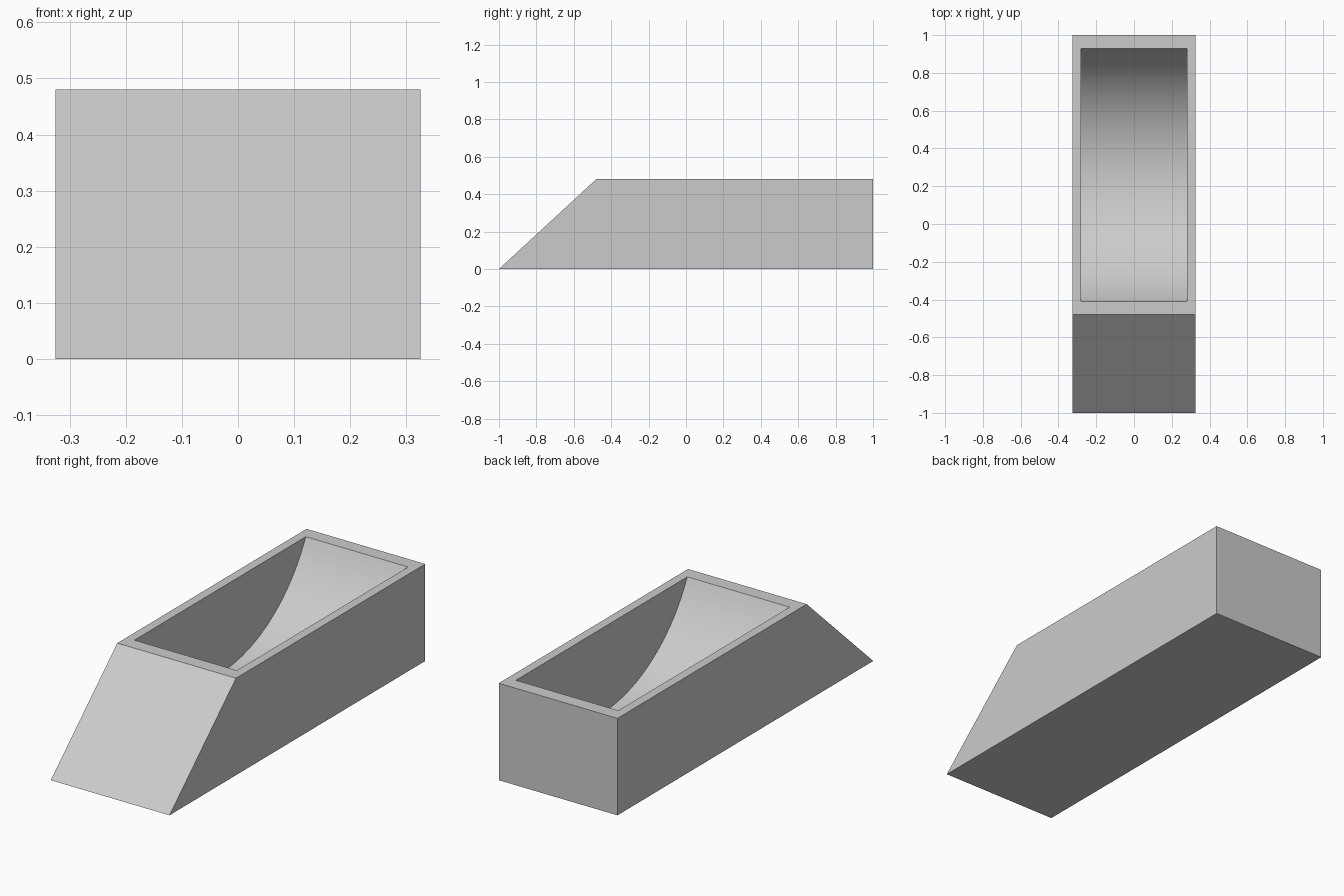
import bpy, bmesh, math

if "Cube" in bpy.data.objects:
    bpy.data.objects.remove(bpy.data.objects["Cube"])


def prism(name, profile, half_width):
    """Extrude a closed (y, z) profile symmetrically along x."""
    bm = bmesh.new()
    face = bm.faces.new([bm.verts.new((-half_width, y, z)) for y, z in profile])
    ext = bmesh.ops.extrude_face_region(bm, geom=[face])
    moved = [v for v in ext["geom"] if isinstance(v, bmesh.types.BMVert)]
    bmesh.ops.translate(bm, verts=moved, vec=(2 * half_width, 0, 0))
    bmesh.ops.recalc_face_normals(bm, faces=bm.faces)
    mesh = bpy.data.meshes.new(name)
    bm.to_mesh(mesh)
    bm.free()
    obj = bpy.data.objects.new(name, mesh)
    bpy.context.collection.objects.link(obj)
    return obj


HEIGHT = 0.48

# Solid block with a sloping front
block = prism("trough_body", [(-1, 0), (1, 0), (1, HEIGHT), (-0.48, HEIGHT)], 0.325)

# Scoop: circular-arc floor, open through the top
half_chord, depth, mid_y = 0.67, 0.42, 0.26
radius = (half_chord ** 2 + depth ** 2) / (2 * depth)
centre_z = HEIGHT - depth + radius
sweep = math.asin(half_chord / radius)
steps = 48
arc = []
for i in range(steps + 1):
    a = -sweep + 2 * sweep * i / steps
    arc.append((mid_y + radius * math.sin(a), centre_z - radius * math.cos(a)))
top = [(mid_y + half_chord, HEIGHT + 0.2), (mid_y - half_chord, HEIGHT + 0.2)]
cutter = prism("scoop_cutter", arc + top, 0.28)
cutter.hide_render = True

# Cut the scoop, then drop the cutter
bpy.context.view_layer.objects.active = block
block.select_set(True)
mod = block.modifiers.new("scoop", "BOOLEAN")
mod.operation = "DIFFERENCE"
mod.solver = "EXACT"
mod.object = cutter
bpy.ops.object.modifier_apply(modifier=mod.name)
bpy.data.objects.remove(cutter, do_unlink=True)

# Smooth curved floor, crisp edges elsewhere
bpy.ops.object.shade_smooth_by_angle(angle=math.radians(30))
